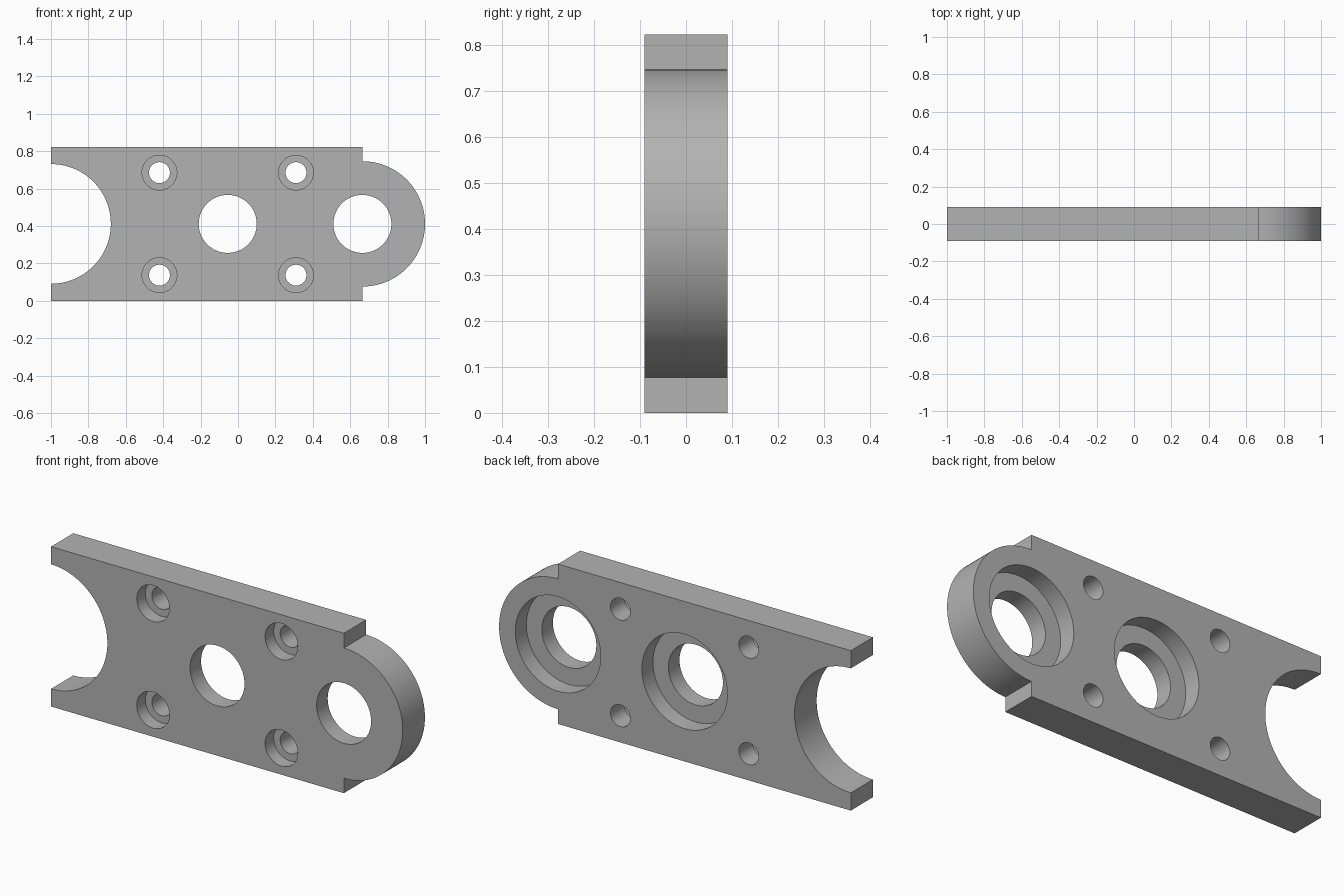
import bpy
import bmesh
from math import radians, cos, sin, pi

cube = bpy.data.objects.get("Cube")
if cube:
    bpy.data.objects.remove(cube, do_unlink=True)

HALF_Y = 0.09      # half the plate thickness
HEIGHT = 0.822
MID_Z = HEIGHT / 2
SHOULDER_X = 0.665

grey = bpy.data.materials.new("plain grey")
grey.use_nodes = True
colour = (0.45, 0.45, 0.45, 1)
grey.diffuse_color = colour
grey.node_tree.nodes["Principled BSDF"].inputs["Base Color"].default_value = colour


def arc(cx, radius, start, end, steps=64):
    """Points on an arc about the plate's middle height."""
    angles = [radians(start + (end - start) * i / steps) for i in range(steps + 1)]
    return [(cx + radius * cos(a), MID_Z + radius * sin(a)) for a in angles]


# Plate outline: square shoulders, round tongue on one end, round notch in the other
outline = [(-1, 0), (SHOULDER_X, 0)]
outline += arc(SHOULDER_X, 0.335, -90, 90)
outline += [(SHOULDER_X, HEIGHT), (-1, HEIGHT)]
outline += arc(-1, 0.32, 90, -90)

bm = bmesh.new()
face = bm.faces.new([bm.verts.new((x, -HALF_Y, z)) for x, z in outline])
extruded = bmesh.ops.extrude_face_region(bm, geom=[face])["geom"]
moved = [v for v in extruded if isinstance(v, bmesh.types.BMVert)]
bmesh.ops.translate(bm, verts=moved, vec=(0, 2 * HALF_Y, 0))
bmesh.ops.recalc_face_normals(bm, faces=bm.faces)
mesh = bpy.data.meshes.new("link_plate")
bm.to_mesh(mesh)
bm.free()
mesh.materials.append(grey)
plate = bpy.data.objects.new("link_plate", mesh)
bpy.context.collection.objects.link(plate)


def drill(x, z, radius, y0, y1):
    """Cut a round hole along y between y0 and y1."""
    bpy.ops.mesh.primitive_cylinder_add(
        vertices=64, radius=radius, depth=y1 - y0,
        location=(x, (y0 + y1) / 2, z), rotation=(pi / 2, 0, 0))
    cutter = bpy.context.object
    cutter.name = "hole_cutter"
    cutter.hide_render = True
    cutter.data.materials.append(grey)
    bpy.context.view_layer.objects.active = plate
    cut = plate.modifiers.new("hole", "BOOLEAN")
    cut.operation = "DIFFERENCE"
    cut.solver = "EXACT"
    cut.object = cutter
    bpy.ops.object.modifier_apply(modifier=cut.name)
    bpy.data.objects.remove(cutter, do_unlink=True)


# Pivot holes, counterbored from the back
for x in (-0.055, SHOULDER_X):
    drill(x, MID_Z, 0.243, 0.0, 0.2)
    drill(x, MID_Z, 0.155, -0.2, 0.2)

# Four screw holes, counterbored from the front
for x in (-0.42, 0.31):
    for side in (-1, 1):
        z = MID_Z + side * 0.274
        drill(x, z, 0.093, -0.2, -0.02)
        drill(x, z, 0.056, -0.2, 0.2)

bpy.ops.object.select_all(action="DESELECT")
plate.select_set(True)
bpy.context.view_layer.objects.active = plate
bpy.ops.object.shade_smooth_by_angle(angle=radians(30))
